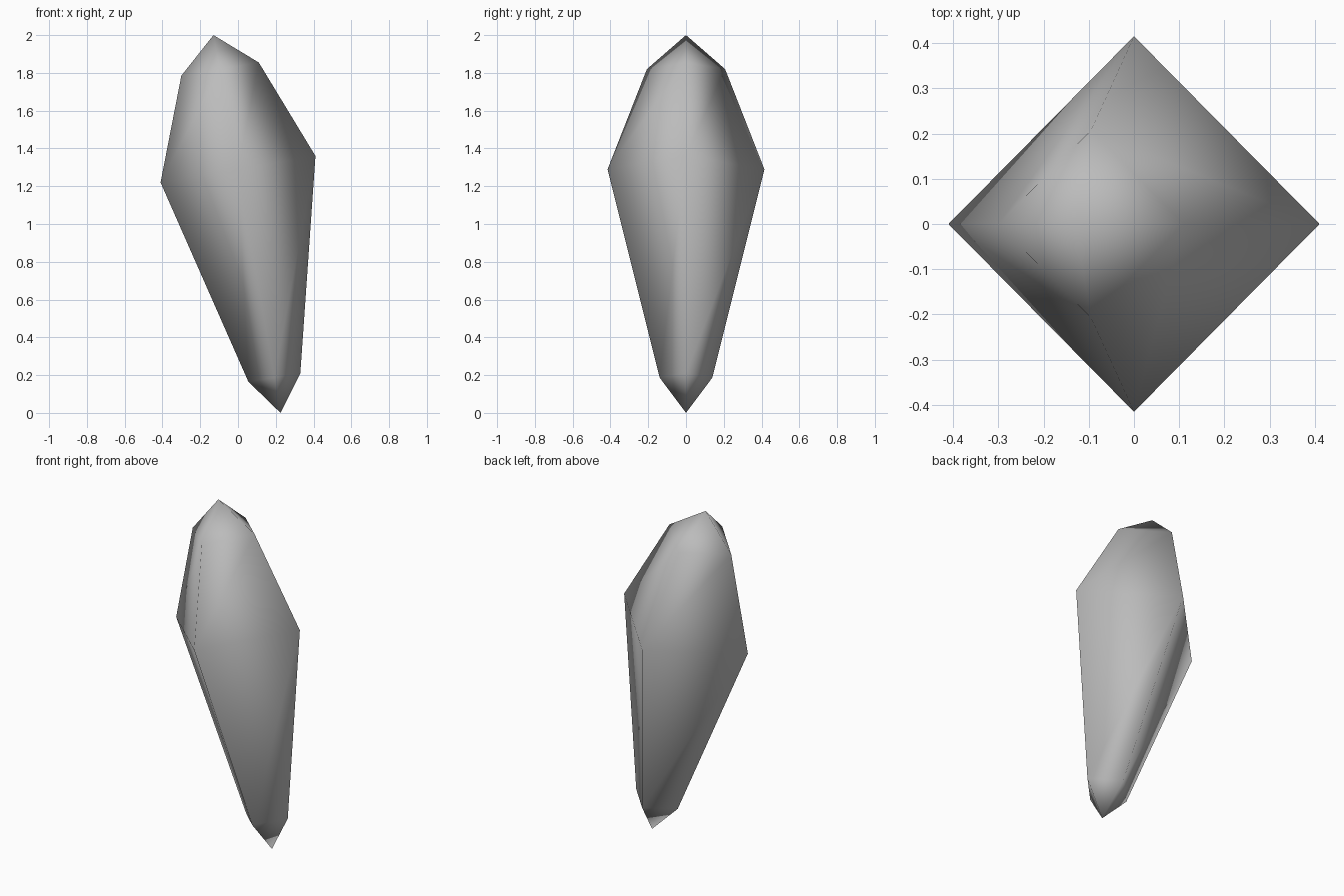
import bpy, bmesh

cube = bpy.data.objects.get("Cube")
if cube:
    bpy.data.objects.remove(cube, do_unlink=True)

# Plain grey stone
grey = bpy.data.materials.new("stone_grey")
grey.use_nodes = True
colour = (0.5, 0.5, 0.5, 1)
grey.diffuse_color = colour
grey.node_tree.nodes["Principled BSDF"].inputs["Base Color"].default_value = colour

# Tilted diamond cross-sections: left x, left z, right x, right z, half depth
SECTIONS = [
    (0.055, 0.165, 0.33, 0.21, 0.14),
    (-0.41, 1.22, 0.41, 1.36, 0.415),
    (-0.30, 1.785, 0.11, 1.855, 0.207),
]

bm = bmesh.new()
rings = []
for x0, z0, x1, z1, depth in SECTIONS:
    cx, cz = (x0 + x1) / 2, (z0 + z1) / 2
    corners = [(x1, 0, z1), (cx, depth, cz), (x0, 0, z0), (cx, -depth, cz)]
    rings.append([bm.verts.new(c) for c in corners])
bottom = bm.verts.new((0.225, 0, 0))
top = bm.verts.new((-0.13, 0, 2))

# Bridge the sections and close both ends with points
for i in range(4):
    j = (i + 1) % 4
    for low, high in zip(rings, rings[1:]):
        bm.faces.new((low[i], low[j], high[j], high[i]))
    bm.faces.new((bottom, rings[0][j], rings[0][i]))
    bm.faces.new((top, rings[-1][i], rings[-1][j]))
bmesh.ops.recalc_face_normals(bm, faces=bm.faces)
for face in bm.faces:
    face.smooth = True

mesh = bpy.data.meshes.new("crystal_shard")
bm.to_mesh(mesh)
bm.free()
mesh.materials.append(grey)
shard = bpy.data.objects.new("crystal_shard", mesh)
bpy.context.collection.objects.link(shard)
